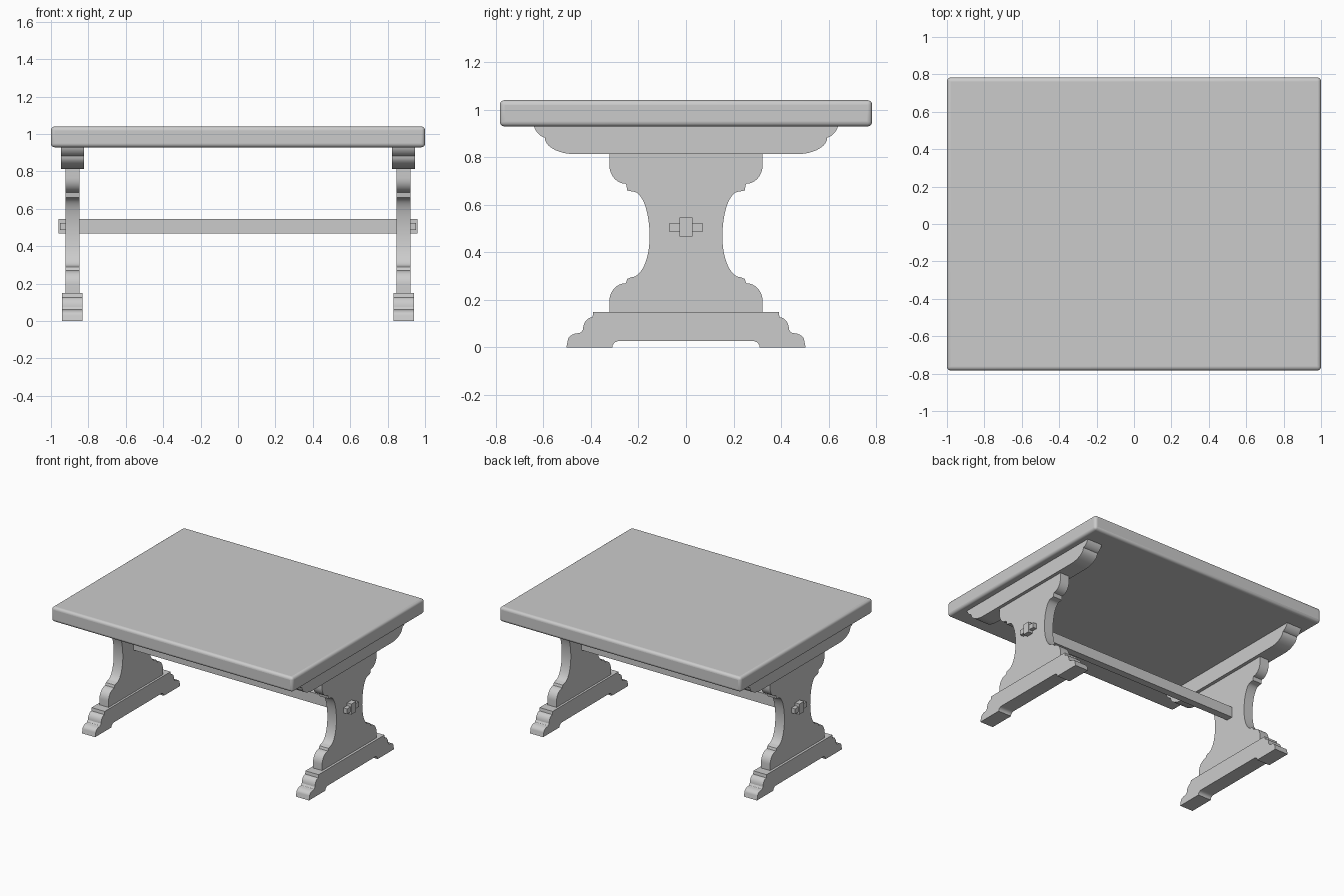
import bpy, bmesh
from math import sin, cos, pi, radians

if "Cube" in bpy.data.objects:
    bpy.data.objects.remove(bpy.data.objects["Cube"])


def finish(ob, angle=30):
    bpy.ops.object.select_all(action='DESELECT')
    bpy.context.view_layer.objects.active = ob
    ob.select_set(True)
    bpy.ops.object.shade_smooth_by_angle(angle=radians(angle))


def new_object(name, bm):
    bmesh.ops.recalc_face_normals(bm, faces=bm.faces)
    me = bpy.data.meshes.new(name)
    bm.to_mesh(me)
    bm.free()
    ob = bpy.data.objects.new(name, me)
    bpy.context.collection.objects.link(ob)
    return ob


def mirror_x(ob):
    m = ob.modifiers.new("mirror", 'MIRROR')
    m.use_axis[0] = True


def box(name, x, y, z):
    bm = bmesh.new()
    bmesh.ops.create_cube(bm, size=1)
    for v in bm.verts:
        for i, (a, b) in enumerate((x, y, z)):
            v.co[i] = a if v.co[i] < 0 else b
    return new_object(name, bm)


def arc(p, corner, q, n=8):
    """Quarter ellipse from p to q, bulging towards corner."""
    c = [p[i] + q[i] - corner[i] for i in (0, 1)]
    out = []
    for k in range(n + 1):
        t = k / n * pi / 2
        out.append(tuple(c[i] + (p[i] - c[i]) * cos(t) + (q[i] - c[i]) * sin(t) for i in (0, 1)))
    return out


def slab(name, half, x0, x1):
    """Extrude a y-symmetric outline (half given top to bottom) along x."""
    pts = half + [(-y, z) for y, z in reversed(half)]
    bm = bmesh.new()
    face = bm.faces.new([bm.verts.new((x0, y, z)) for y, z in pts])
    new = bmesh.ops.extrude_face_region(bm, geom=[face])
    verts = [g for g in new['geom'] if isinstance(g, bmesh.types.BMVert)]
    bmesh.ops.translate(bm, vec=(x1 - x0, 0, 0), verts=verts)
    ob = new_object(name, bm)
    mirror_x(ob)
    finish(ob)
    return ob


# table top with softened edges
top = box("table_top", (-1, 1), (-0.783, 0.783), (0.929, 1.04))
bev = top.modifiers.new("bevel", 'BEVEL')
bev.width, bev.segments = 0.02, 4
finish(top)

# scalloped bearers under the top
bearer = (arc((0.639, 0.93), (0.63, 0.89), (0.594, 0.882))
          + arc((0.592, 0.87), (0.575, 0.813), (0.47, 0.813)))
slab("top_bearer", bearer, 0.823, 0.947)

# shaped trestle posts
post = ([(0.322, 0.813)]
        + arc((0.322, 0.765), (0.322, 0.688), (0.252, 0.688))
        + [(0.247, 0.66)]
        + arc((0.222, 0.655), (0.153, 0.655), (0.153, 0.466), 14)
        + arc((0.153, 0.466), (0.153, 0.295), (0.23, 0.295), 14)[1:]
        + [(0.247, 0.288)]
        + arc((0.253, 0.27), (0.322, 0.27), (0.322, 0.195))
        + [(0.322, 0.15)])
slab("trestle_post", post, 0.848, 0.923)

# stepped feet with relieved underside
foot = ([(0.39, 0.15)]
        + arc((0.393, 0.127), (0.433, 0.127), (0.433, 0.075))
        + [(0.442, 0.063)]
        + arc((0.45, 0.06), (0.495, 0.06), (0.497, 0.03))
        + [(0.503, 0.0), (0.31, 0.0)]
        + arc((0.31, 0.0), (0.31, 0.027), (0.28, 0.027), 5)[1:])
slab("foot", foot, 0.832, 0.941)

# long stretcher passing through both posts, with locking wedges
box("stretcher", (-0.96, 0.96), (-0.027, 0.027), (0.467, 0.546))
mirror_x(box("wedge", (0.92, 0.953), (-0.07, 0.07), (0.486, 0.524)))
